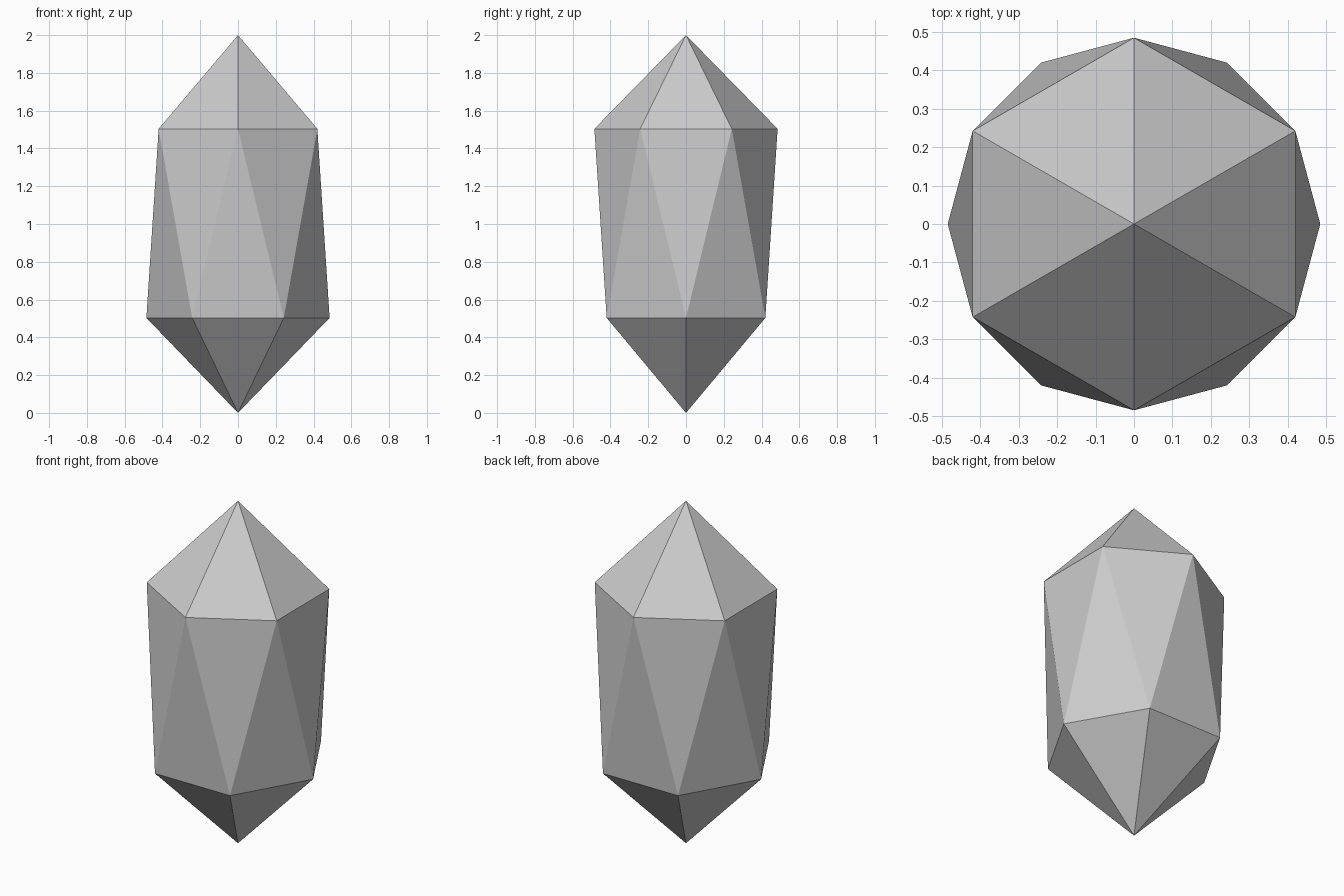
import bpy, bmesh
from math import cos, sin, radians

if "Cube" in bpy.data.objects:
    bpy.data.objects.remove(bpy.data.objects["Cube"])

SIDES, RADIUS = 6, 0.485
bm = bmesh.new()


def ring(z, turn):
    return [bm.verts.new((RADIUS * cos(radians(60 * i + turn)),
                          RADIUS * sin(radians(60 * i + turn)), z))
            for i in range(SIDES)]


# Two hexagon rings, the upper one twisted half a step, and two tips
low, high = ring(0.503, 0), ring(1.504, 30)
base, tip = bm.verts.new((0, 0, 0)), bm.verts.new((0, 0, 2))

for i in range(SIDES):
    j = (i + 1) % SIDES
    bm.faces.new((base, low[j], low[i]))        # lower point
    bm.faces.new((low[i], low[j], high[i]))     # twisted belt
    bm.faces.new((low[j], high[j], high[i]))
    bm.faces.new((high[i], high[j], tip))       # upper point

bmesh.ops.recalc_face_normals(bm, faces=bm.faces)
mesh = bpy.data.meshes.new("crystal")
bm.to_mesh(mesh)
bm.free()
bpy.context.collection.objects.link(bpy.data.objects.new("crystal", mesh))
